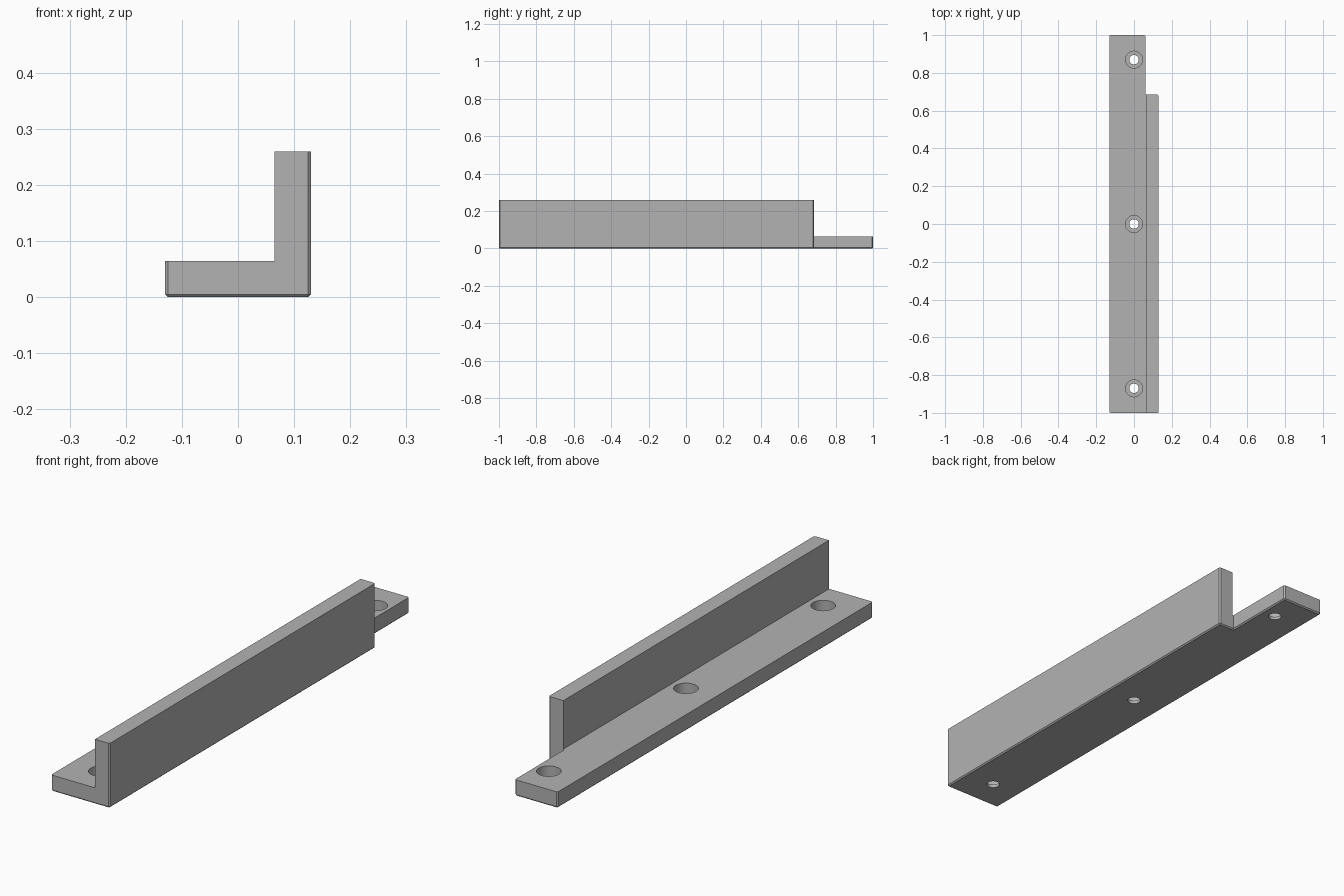
import bpy
import bmesh
from mathutils import Vector, Matrix

cube = bpy.data.objects.get("Cube")
if cube:
    bpy.data.objects.remove(cube, do_unlink=True)

HALF_W, HEIGHT, THICK = 0.13, 0.26, 0.065
WALL_END, NOTCH_X, CHAMFER = 0.685, 0.06, 0.005

grey = bpy.data.materials.new("plain grey")
grey.use_nodes = True
grey.diffuse_color = (0.45, 0.45, 0.45, 1)
grey.node_tree.nodes["Principled BSDF"].inputs["Base Color"].default_value = grey.diffuse_color


def make_object(name, bm):
    bmesh.ops.recalc_face_normals(bm, faces=bm.faces)
    mesh = bpy.data.meshes.new(name)
    bm.to_mesh(mesh)
    bm.free()
    mesh.materials.append(grey)
    obj = bpy.data.objects.new(name, mesh)
    bpy.context.collection.objects.link(obj)
    return obj


def cut(target, cutter):
    """Subtract the cutter from the target and remove the cutter."""
    cutter.hide_render = True
    mod = target.modifiers.new("cut", 'BOOLEAN')
    mod.operation, mod.solver, mod.object = 'DIFFERENCE', 'EXACT', cutter
    graph = bpy.context.evaluated_depsgraph_get()
    result = bpy.data.meshes.new_from_object(target.evaluated_get(graph))
    target.modifiers.clear()
    target.data = result
    bpy.data.objects.remove(cutter, do_unlink=True)


def cylinder(name, radius, y, z0, z1):
    bm = bmesh.new()
    bmesh.ops.create_cone(bm, cap_ends=True, segments=48, radius1=radius, radius2=radius,
                          depth=z1 - z0, matrix=Matrix.Translation((0, y, (z0 + z1) / 2)))
    return make_object(name, bm)


# Angle bracket: an L profile swept along its length
inner = HALF_W - THICK
profile = [(-HALF_W, 0), (HALF_W, 0), (HALF_W, HEIGHT), (inner, HEIGHT),
           (inner, THICK), (-HALF_W, THICK)]
bm = bmesh.new()
face = bm.faces.new([bm.verts.new((x, -1, z)) for x, z in profile])
swept = bmesh.ops.extrude_face_region(bm, geom=[face])["geom"]
bmesh.ops.translate(bm, vec=(0, 2, 0), verts=[v for v in swept if isinstance(v, bmesh.types.BMVert)])
bracket = make_object("angle_bracket", bm)

# Notch that shortens the wall at the back
bm = bmesh.new()
bmesh.ops.create_cube(bm, size=1, matrix=Matrix.Translation((NOTCH_X + 0.5, WALL_END + 0.5, 0)))
cut(bracket, make_object("notch_cutter", bm))

# Small chamfers around the underside and on the outer upright corners
bm = bmesh.new()
bm.from_mesh(bracket.data)
bmesh.ops.remove_doubles(bm, verts=bm.verts, dist=1e-5)
bmesh.ops.dissolve_limit(bm, angle_limit=0.01, verts=bm.verts, edges=bm.edges)


def wants_chamfer(edge):
    a, b = (v.co for v in edge.verts)
    low = min(a.z, b.z) < 1e-4
    flat = max(a.z, b.z) < 1e-4
    concave = (a.xy - Vector((NOTCH_X, WALL_END))).length < 1e-3
    upright = (a.xy - b.xy).length < 1e-4
    return flat or (low and upright and not concave)


bmesh.ops.bevel(bm, geom=[e for e in bm.edges if wants_chamfer(e)], offset=CHAMFER,
                offset_type='OFFSET', segments=1, affect='EDGES')
bmesh.ops.recalc_face_normals(bm, faces=bm.faces)
bm.to_mesh(bracket.data)
bm.free()

# Counterbored screw holes
for y in (-0.87, 0, 0.87):
    cut(bracket, cylinder("bore_cutter", 0.045, y, 0.013, 0.1))
    cut(bracket, cylinder("hole_cutter", 0.025, y, -0.1, 0.05))

bpy.ops.object.select_all(action='DESELECT')
bracket.select_set(True)
bpy.context.view_layer.objects.active = bracket
bpy.ops.object.shade_smooth_by_angle(angle=0.5)
